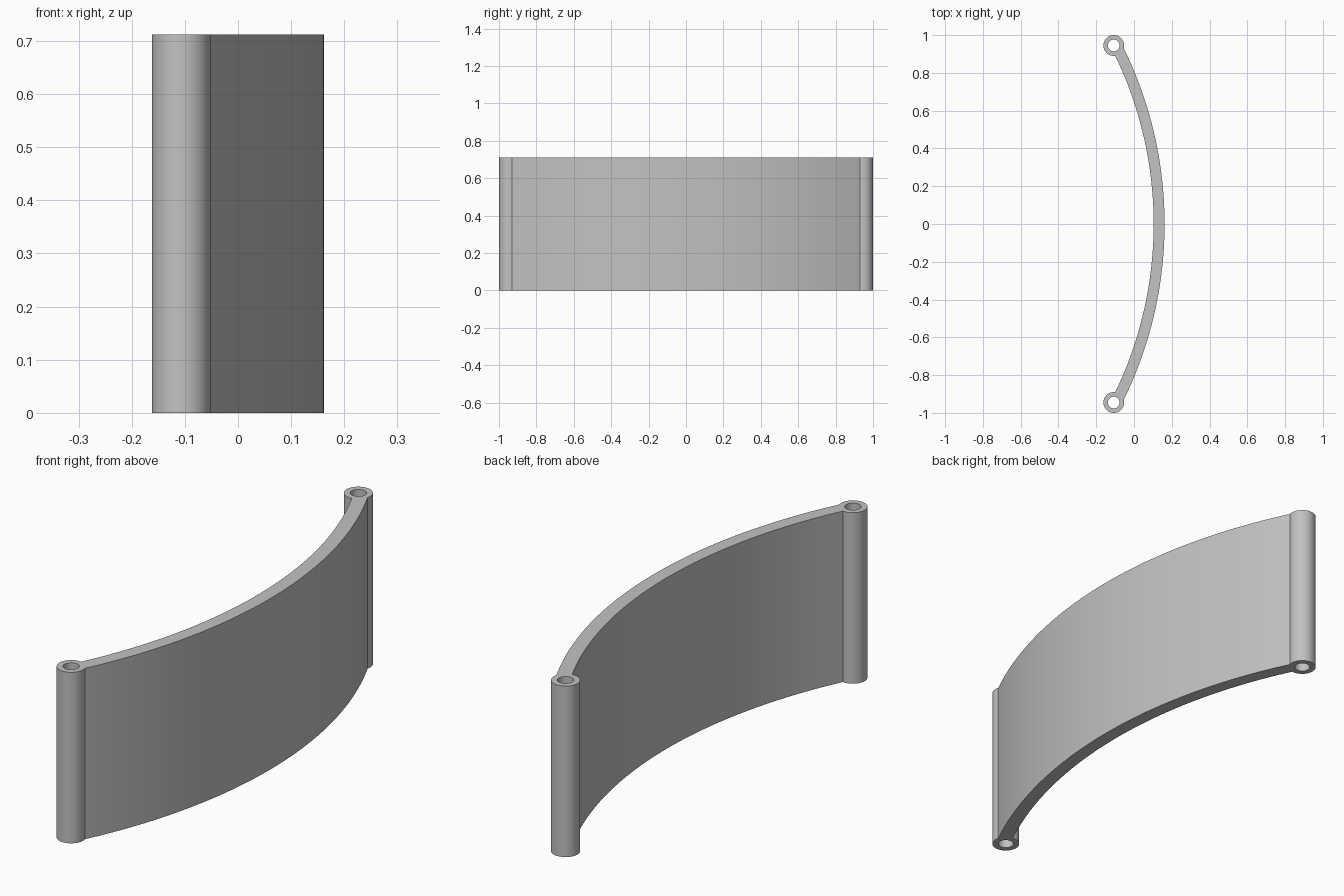
import bpy
import bmesh
from math import acos, atan2, cos, sin, hypot, tau, radians

cube = bpy.data.objects.get("Cube")
if cube:
    bpy.data.objects.remove(cube, do_unlink=True)

HEIGHT = 0.712
TUBE = (-0.107, 0.945)              # centre of the end tube
TUBE_R, HOLE_R = 0.055, 0.031
ARC_X = -1.948                      # centre of the plate's curve, on y = 0
OUTER_R, INNER_R = 2.11, 2.052
PLATE_STEPS, LONG_STEPS, SHORT_STEPS = 28, 44, 8

bm = bmesh.new()


def polar(cx, cy, r, a):
    return bm.verts.new((cx + r * cos(a), cy + r * sin(a), 0))


def meeting_angle(r):
    """Angle along the plate's arc of radius r where it meets the tube."""
    dx, dy = TUBE[0] - ARC_X, TUBE[1]
    d = hypot(dx, dy)
    return atan2(dy, dx) - acos((r * r + d * d - TUBE_R ** 2) / (2 * r * d))


def tube_angle(r):
    a = meeting_angle(r)
    return atan2(r * sin(a) - TUBE[1], ARC_X + r * cos(a) - TUBE[0])


# Tube ring: the long exposed side, then the short side hidden by the plate
start, end = tube_angle(OUTER_R), tube_angle(INNER_R)
sweep = (end - start) % tau
angles = [start + sweep * i / LONG_STEPS for i in range(LONG_STEPS)]
angles += [start + sweep + (tau - sweep) * i / SHORT_STEPS for i in range(SHORT_STEPS)]
rim = [polar(*TUBE, TUBE_R, a) for a in angles]
hole = [polar(*TUBE, HOLE_R, a) for a in angles]
for i in range(len(rim)):
    j = (i + 1) % len(rim)
    bm.faces.new((hole[i], rim[i], rim[j], hole[j]))

# Half of the curved plate, joined to the tube ring


def plate_edge(r):
    a = meeting_angle(r)
    return [polar(ARC_X, 0, r, a * i / PLATE_STEPS) for i in range(PLATE_STEPS)]


outer, inner = plate_edge(OUTER_R), plate_edge(INNER_R)
for i in range(PLATE_STEPS - 1):
    bm.faces.new((inner[i], outer[i], outer[i + 1], inner[i + 1]))
bm.faces.new([inner[-1], outer[-1], rim[0]] + rim[:LONG_STEPS - 1:-1])

bm.normal_update()
for f in bm.faces:
    if f.normal.z < 0:
        f.normal_flip()

mesh = bpy.data.meshes.new("curved_plate")
bm.to_mesh(mesh)
bm.free()
plate = bpy.data.objects.new("curved_plate_with_end_tubes", mesh)
bpy.context.collection.objects.link(plate)

# Mirror the profile to the other end and raise it to full height
mirror = plate.modifiers.new("mirror", "MIRROR")
mirror.use_axis = (False, True, False)
mirror.merge_threshold = 0.0005
solid = plate.modifiers.new("height", "SOLIDIFY")
solid.thickness = HEIGHT
solid.offset = 1

bpy.ops.object.select_all(action="DESELECT")
plate.select_set(True)
bpy.context.view_layer.objects.active = plate
for name in ("mirror", "height"):
    bpy.ops.object.modifier_apply(modifier=name)
bpy.ops.object.shade_smooth_by_angle(angle=radians(30))

# Plain grey
grey = bpy.data.materials.new("plain_grey")
grey.use_nodes = True
colour = (0.54, 0.54, 0.54, 1)
grey.diffuse_color = colour
grey.node_tree.nodes["Principled BSDF"].inputs["Base Color"].default_value = colour
plate.data.materials.append(grey)
